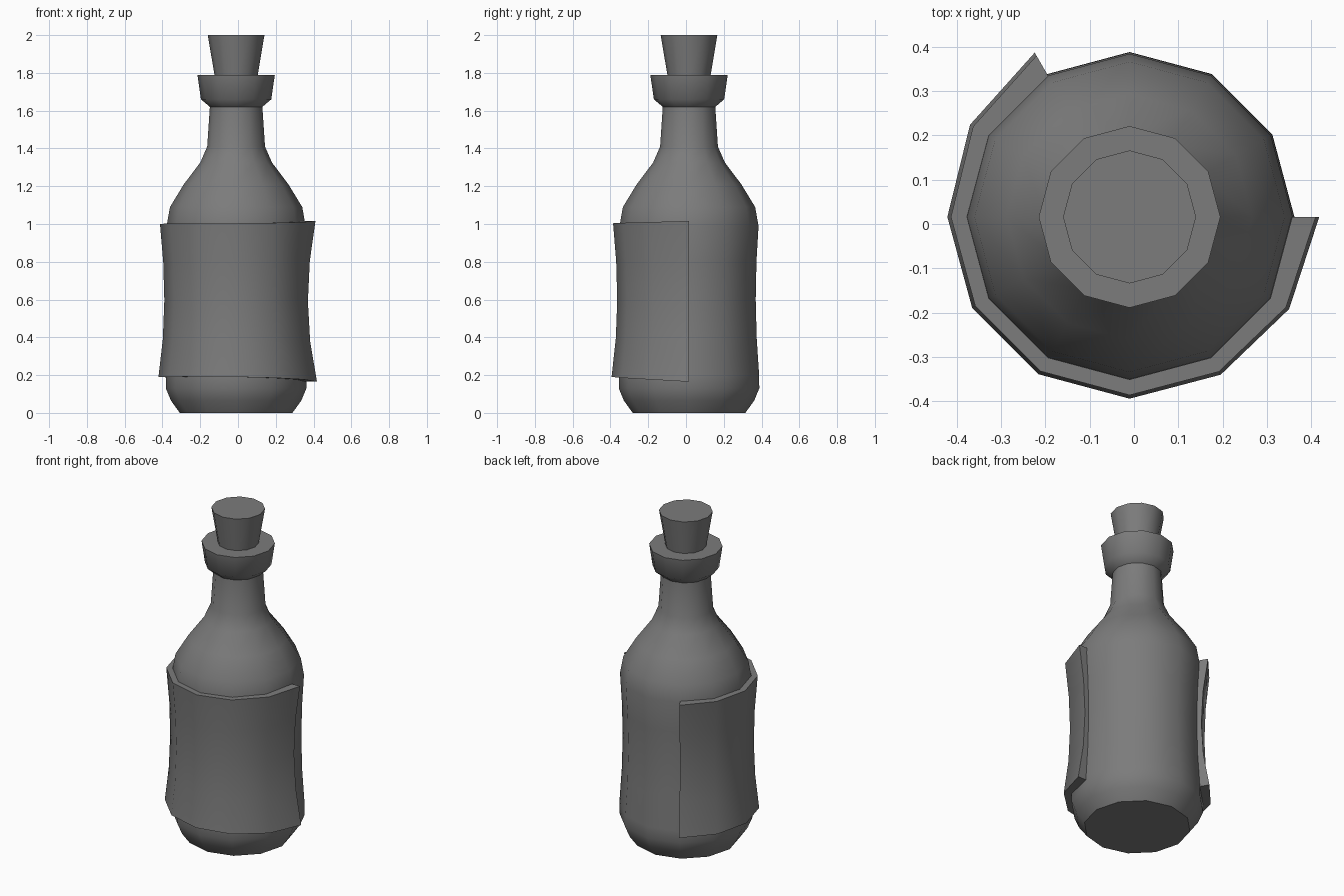
import bpy, bmesh
from math import sin, cos, radians

if "Cube" in bpy.data.objects:
    bpy.data.objects.remove(bpy.data.objects["Cube"])

SIDES = 12
CX, CY = -0.01, 0.016

grey = bpy.data.materials.new("dark grey")
grey.use_nodes = True
grey.diffuse_color = (0.2, 0.2, 0.2, 1)
grey.node_tree.nodes["Principled BSDF"].inputs["Base Color"].default_value = (0.2, 0.2, 0.2, 1)


def finish(name, bm):
    bmesh.ops.recalc_face_normals(bm, faces=bm.faces)
    mesh = bpy.data.meshes.new(name)
    bm.to_mesh(mesh)
    bm.free()
    mesh.materials.append(grey)
    obj = bpy.data.objects.new(name, mesh)
    bpy.context.collection.objects.link(obj)
    bpy.ops.object.select_all(action='DESELECT')
    obj.select_set(True)
    bpy.context.view_layer.objects.active = obj
    bpy.ops.object.shade_smooth_by_angle(angle=radians(52))
    return obj


def polar(bm, r, angle, z):
    return bm.verts.new((CX + r * cos(angle), CY + r * sin(angle), z))


def bridge(bm, a, b, closed):
    n = len(a)
    for i in range(n if closed else n - 1):
        j = (i + 1) % n
        bm.faces.new((a[i], a[j], b[j], b[i]))


def lathe(name, profile):
    """Turn a (radius, height) profile and cap both ends."""
    bm = bmesh.new()
    rings = [[polar(bm, r, radians(360 / SIDES * i), z) for i in range(SIDES)]
             for r, z in profile]
    for a, b in zip(rings, rings[1:]):
        bridge(bm, a, b, True)
    bm.faces.new(rings[0])
    bm.faces.new(rings[-1])
    return finish(name, bm)


# Glass body with a slightly pinched waist, shoulder, neck and rim
lathe("bottle", [
    (0.298, 0), (0.345, 0.065), (0.372, 0.13), (0.371, 0.2), (0.358, 0.4),
    (0.353, 0.6), (0.357, 0.8), (0.368, 0.99), (0.35, 1.09), (0.277, 1.21),
    (0.19, 1.325), (0.153, 1.41), (0.139, 1.62), (0.186, 1.66), (0.205, 1.79)])

# Tapered stopper
lathe("cork", [(0.113, 1.78), (0.15, 2.0)])

# Wrapped label, open at the back, flaring at the top, bottom and both ends
bm = bmesh.new()
STEPS, ROWS = 8, 4
outer, inner = [], []
for row in range(ROWS + 1):
    v = 2 * row / ROWS - 1
    out_ring, in_ring = [], []
    for i in range(STEPS + 1):
        u = 1 - 2 * i / STEPS
        angle = radians(-30 * i)
        bottom = 0.192 - 0.027 * max(u, 0) ** 2 - 0.005 * max(-u, 0)
        top = 1.003 + 0.013 * max(u, 0) ** 2 - 0.004 * max(-u, 0)
        z = (bottom + top) / 2 + v * (top - bottom) / 2
        flare = (0.03 if v < 0 else 0.022) + 0.018 * u ** 4
        r = 0.38 + flare * v * v
        out_ring.append(polar(bm, r, angle, z))
        in_ring.append(polar(bm, 0.345 + 0.022 * v * v, angle, z))
    outer.append(out_ring)
    inner.append(in_ring)
for k in range(ROWS):
    bridge(bm, outer[k], outer[k + 1], False)
    bridge(bm, inner[k], inner[k + 1], False)
    for end in (0, STEPS):
        bm.faces.new((outer[k][end], outer[k + 1][end], inner[k + 1][end], inner[k][end]))
bridge(bm, outer[0], inner[0], False)
bridge(bm, outer[-1], inner[-1], False)
finish("label", bm)
